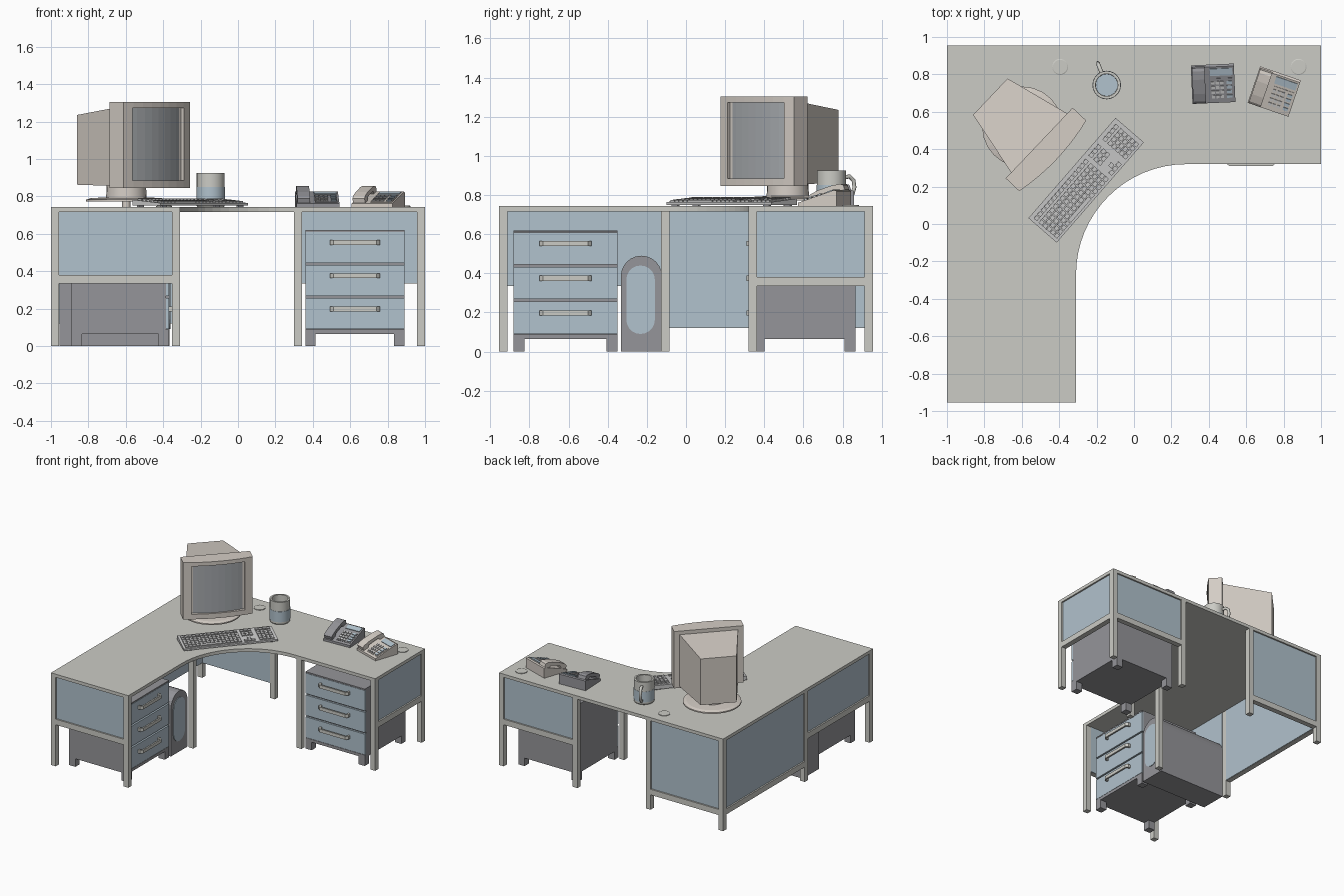
import bpy, bmesh, math
from mathutils import Matrix, Vector

if "Cube" in bpy.data.objects:
    bpy.data.objects.remove(bpy.data.objects["Cube"])

def mat(name, c):
    m = bpy.data.materials.new(name)
    m.diffuse_color = (*c, 1)
    m.use_nodes = True
    m.node_tree.nodes["Principled BSDF"].inputs["Base Color"].default_value = m.diffuse_color
    return m

GREY = mat("desk_grey", (0.60, 0.60, 0.56))
BLUE = mat("panel_blue", (0.44, 0.54, 0.61))
DARK = mat("dark_grey", (0.30, 0.30, 0.32))
BEIGE = mat("beige", (0.66, 0.61, 0.56))
GLASS = mat("screen_grey", (0.38, 0.40, 0.42))
KEY = mat("key_grey", (0.62, 0.62, 0.62))
I = Matrix()

def finish(name, bm, m, M=I):
    bmesh.ops.recalc_face_normals(bm, faces=bm.faces[:])
    me = bpy.data.meshes.new(name)
    bm.to_mesh(me)
    bm.free()
    ob = bpy.data.objects.new(name, me)
    me.materials.append(m)
    ob.matrix_world = M
    bpy.context.collection.objects.link(ob)
    return ob

def boxes(name, items, m, M=I):
    """One object made of boxes given as (x0, x1, y0, y1, z0, z1)."""
    bm = bmesh.new()
    for x0, x1, y0, y1, z0, z1 in items:
        T = Matrix.Translation(((x0+x1)/2, (y0+y1)/2, (z0+z1)/2)) @ Matrix.Diagonal((x1-x0, y1-y0, z1-z0, 1))
        bmesh.ops.create_cube(bm, size=1, matrix=T)
    return finish(name, bm, m, M)

def prism(name, pts, a, b, axis, m, M=I):
    """Outline extruded from a to b along an axis."""
    put = {'x': lambda p, t: (t, *p), 'y': lambda p, t: (p[0], t, p[1]), 'z': lambda p, t: (*p, t)}[axis]
    bm = bmesh.new()
    f = bm.faces.new([bm.verts.new(put(p, a)) for p in pts])
    r = bmesh.ops.extrude_face_region(bm, geom=[f])
    d = Vector(put((0, 0), b - a))
    bmesh.ops.translate(bm, vec=d, verts=[v for v in r['geom'] if isinstance(v, bmesh.types.BMVert)])
    return finish(name, bm, m, M)

def arc(cx, cy, r, a0, a1, n):
    return [(cx + r*math.cos(math.radians(a0 + (a1-a0)*i/n)),
             cy + r*math.sin(math.radians(a0 + (a1-a0)*i/n))) for i in range(n+1)]

def lathe(name, prof, c, m, n=24):
    """Closed solid of revolution from an (r, z) profile that starts and ends on the axis side."""
    bm = bmesh.new()
    rings = [[bm.verts.new((c[0]+r*math.cos(2*math.pi*i/n), c[1]+r*math.sin(2*math.pi*i/n), z))
              for i in range(n)] for r, z in prof]
    for A, B in zip(rings, rings[1:]):
        for i in range(n):
            bm.faces.new((A[i], A[(i+1) % n], B[(i+1) % n], B[i]))
    bm.faces.new(rings[0])
    bm.faces.new(rings[-1])
    ob = finish(name, bm, m)
    for p in ob.data.polygons:
        p.use_smooth = len(p.vertices) == 4 and abs(p.normal.z) < 0.5
    return ob

def at(x, y, z, deg):
    return Matrix.Translation((x, y, z)) @ Matrix.Rotation(math.radians(deg), 4, 'Z')

# Desk top with curved inner corner
prism("desk_top", [(-1, -.955), (-.31, -.955)] + arc(.28, -.27, .59, 180, 90, 16)
      + [(1, .32), (1, .955), (-1, .955)], .717, .743, 'z', GREY)

# Legs
L = .042
corners = [(-1, -.955), (-.31-L, -.955), (-1, -.127), (-.31-L, -.127), (-1, .955-L),
           (-.31-L, .955-L), (.30, .32), (1-L, .32), (.30, .955-L), (1-L, .955-L)]
boxes("desk_legs", [(x, x+L, y, y+L, 0, .717) for x, y in corners], GREY)

# Privacy panels with lower rails: side, start, end, rail bottom
for name, side, a, b, z in [("left_end", 'f', -1, -.31, .335), ("right_end", 'r', .32, .955, .335),
                            ("left_front", 'l', -.955, -.085, .335), ("left_rear", 'l', -.127, .955, .12),
                            ("rear_left", 'b', -1, -.31, .12), ("rear_right", 'b', .30, 1, .335)]:
    a, b = a + L, b - L
    def slab(o, i, z0, z1):
        return {'f': (a, b, -.955+o, -.955+i, z0, z1), 'b': (a, b, .955-i, .955-o, z0, z1),
                'l': (-1+o, -1+i, a, b, z0, z1), 'r': (1-i, 1-o, a, b, z0, z1)}[side]
    boxes(name + "_panel", [slab(.012, .044, z+.002, .717)], BLUE)
    boxes(name + "_rail", [slab(0, .04, z, z+.045)], GREY)

# Drawer cabinets (front faces local -y)
for name, M in [("right", at(.625, .345, 0, 0)), ("left", at(-.37, -.615, 0, 90))]:
    w, d, f = .265, .52, .055
    feet = [(x, x+f, y, y+f, 0, .07) for x in (-w, w-f) for y in (0, d-f)]
    boxes(name + "_cabinet", [(-w, w, .015, d, .065, .62), (-w, w, 0, .02, .065, .088),
                              (-w, w, 0, .02, .61, .62)] + feet, DARK, M)
    for k, (z0, z1) in enumerate([(.09, .256), (.268, .432), (.444, .608)]):
        boxes(f"{name}_drawer_{k+1}", [(-w, w, 0, .016, z0, z1)], BLUE, M)
        zc = (.198, .375, .553)[k]
        u = [(-.133, .002), (-.133, -.02), (-.115, -.036), (.115, -.036), (.133, -.02), (.133, .002),
             (.118, .002), (.118, -.016), (.108, -.024), (-.108, -.024), (-.118, -.016), (-.118, .002)]
        prism(f"{name}_handle_{k+1}", u, zc-.013, zc+.013, 'z', GREY, M)

# Computer tower with arched top and blue front inset
prism("tower_case", [(-.333, 0), (-.123, 0)] + arc(-.228, .385, .105, 0, 180, 12), -.955, -.365, 'x', DARK)
prism("tower_front", arc(-.232, .367, .073, 0, 180, 10) + arc(-.232, .163, .073, 180, 360, 10), -.38, -.36, 'x', BLUE)

# Monitor: curved bezel, recessed screen, tapered back
M = at(-.507, .433, 0, 46.5)
front = [(-.26 + .52*i/8, -.1 - .028*(1 - (i/4 - 1)**2)) for i in range(9)]
bezel = prism("monitor_bezel", front + [(.26, 0), (-.26, 0)], .845, 1.303, 'z', BEIGE, M)
cut = boxes("screen_cutter", [(-.2, .2, -.3, -.09, .885, 1.272)], BEIGE, M)
cut.hide_render = True
cut.hide_set(True)
mod = bezel.modifiers.new("screen_opening", 'BOOLEAN')
mod.object = cut
mod.solver = 'EXACT'
glass = [(x*.77, y + .014) for x, y in front]
prism("monitor_screen", glass + [(.2, -.05), (-.2, -.05)], .885, 1.272, 'z', GLASS, M)
bm = bmesh.new()
rings = [[bm.verts.new((x, y, z)) for x, z in ((-w, z0), (w, z0), (w, z1), (-w, z1))]
         for y, w, z0, z1 in ((-.01, .22, .855, 1.275), (.36, .134, .862, 1.235))]
for i in range(4):
    j = (i+1) % 4
    bm.faces.new((rings[0][i], rings[0][j], rings[1][j], rings[1][i]))
for r in rings:
    bm.faces.new(r)
finish("monitor_back", bm, BEIGE, M)
lathe("monitor_stand", [(.022, .743), (.022, .772), (.215, .772), (.215, .782), (.19, .79),
                        (.108, .795), (.105, .87)], (-.597, .52), BEIGE)

# Keyboard wedge with key blocks
K = at(-.256, .234, 0, 49)
prism("keyboard_body", [(-.1, .75), (.1, .75), (.1, .782), (-.1, .764)], -.355, .355, 'x', KEY, K)
boxes("keyboard_feet", [(x, x+.04, y, y+.015, .742, .752) for x in (-.33, .29) for y in (-.09, .075)], DARK, K)
keys = []
for r in range(6):
    y = -.076 + r*.027 + (.008 if r == 5 else 0)
    for x0, n in ((-.338, 15), (.108, 3), (.222, 4)):
        for c in range(n):
            space = r == 0 and n == 15
            if (space and 4 < c < 10) or (n == 3 and r in (1, 2) and c != 1) or (n == 3 and r == 2):
                continue
            wide = 5 if space and c == 4 else 0
            x = x0 + c*.0285
            keys.append((x, x + .024 + wide*.0285, y-.011, y+.011, -.004, .009))
boxes("keyboard_keys", keys, KEY,
      K @ Matrix.Translation((0, 0, .773)) @ Matrix.Rotation(math.atan(.09), 4, 'X'))

# Mug with coloured band and handle
mc = (-.146, .743)
lathe("mug", [(.07, .743), (.075, .75), (.075, .925), (.06, .925), (.057, .76)], mc, GREY)
lathe("mug_band", [(.0765, .765), (.0765, .85)], mc, BLUE)
cu = bpy.data.curves.new("mug_handle", 'CURVE')
cu.dimensions = '3D'
cu.bevel_depth = .011
cu.bevel_resolution = 2
sp = cu.splines.new('POLY')
path = [(.068, .89), (.1, .895), (.122, .875), (.127, .84), (.115, .80), (.092, .78), (.068, .78)]
sp.points.add(len(path) - 1)
for p, (r, z) in zip(sp.points, path):
    p.co = (mc[0] - .38*r, mc[1] + .925*r, z, 1)
cu.materials.append(GREY)
bpy.context.collection.objects.link(bpy.data.objects.new("mug_handle", cu))

# Cable grommets
for s, x in (("left", -.395), ("right", .88)):
    lathe(s + "_grommet", [(.043, .735), (.043, .748), (.038, .75)], (x, .84), GREY)

# Desk phones: wedge, handset, face plate, buttons
for name, m, M in [("dark_phone", DARK, at(.423, .75, .743, 2.5)), ("beige_phone", BEIGE, at(.75, .708, .743, -19))]:
    prism(name + "_body", [(-.103, 0), (.103, 0), (.103, .078), (.09, .082), (-.103, .018)], -.115, .115, 'x', m, M)
    S = M @ Matrix.Translation((0, 0, .0525)) @ Matrix.Rotation(math.atan2(.064, .193), 4, 'X')
    hand = [(-.1, .0), (-.1, .026), (-.085, .036), (-.04, .043), (.04, .043), (.085, .036), (.1, .026), (.1, .0),
            (.055, .0), (.045, .018), (-.045, .018), (-.055, .0)]
    prism(name + "_handset", hand, -.11, -.042, 'x', m, S)
    boxes(name + "_plate", [(-.015, .105, -.088, .03, 0, .003)], m, S)
    boxes(name + "_display", [(-.015, .105, .045, .085, 0, .005)], BLUE, S)
    pads = [(-.01+c*.024, .008+c*.024, -.08+r*.026, -.064+r*.026, 0, .009) for c in range(3) for r in range(4)]
    boxes(name + "_buttons", pads, KEY, S)
    boxes(name + "_side_buttons", [(.072, .1, -.08+r*.026, -.064+r*.026, 0, .009) for r in range(4)], BLUE, S)
